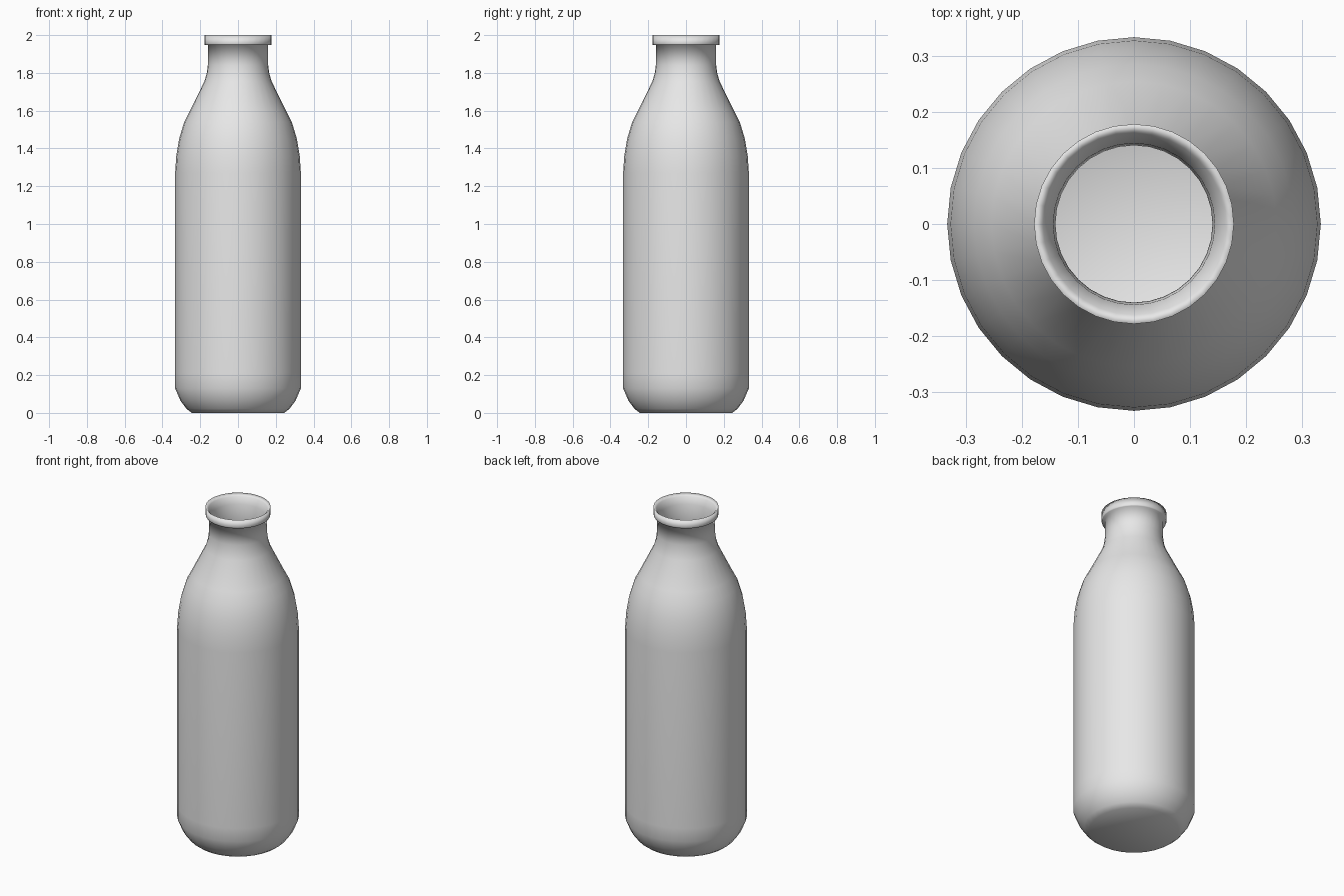
import bpy
import bmesh
from math import tau

SEGMENTS = 32

cube = bpy.data.objects.get("Cube")
if cube:
    bpy.data.objects.remove(cube, do_unlink=True)


def flat_material(name, colour):
    mat = bpy.data.materials.new(name)
    mat.use_nodes = True
    mat.diffuse_color = colour
    bsdf = next(n for n in mat.node_tree.nodes if n.type == 'BSDF_PRINCIPLED')
    bsdf.inputs["Base Color"].default_value = colour
    return mat


def lathe(name, profile, material):
    """Turn a (radius, height) profile around the z axis into a smooth solid."""
    bm = bmesh.new()
    verts = [bm.verts.new((r, 0, z)) for r, z in profile]
    edges = [bm.edges.new(pair) for pair in zip(verts, verts[1:])]
    bmesh.ops.spin(bm, geom=verts + edges, cent=(0, 0, 0), axis=(0, 0, 1),
                   angle=tau, steps=SEGMENTS, use_merge=True)
    bmesh.ops.remove_doubles(bm, verts=bm.verts, dist=0.0005)
    bmesh.ops.recalc_face_normals(bm, faces=bm.faces)
    for face in bm.faces:
        face.smooth = True
    mesh = bpy.data.meshes.new(name)
    bm.to_mesh(mesh)
    bm.free()
    mesh.materials.append(material)
    obj = bpy.data.objects.new(name, mesh)
    bpy.context.collection.objects.link(obj)
    return obj


# Outside, from the centre of the base up to the lip
base = [(0, 0), (0.245, 0), (0.273, 0.022), (0.305, 0.065), (0.333, 0.13)]
body = [(0.333, 0.21), (0.333, 1.27)]
shoulder = [(0.327, 1.36), (0.312, 1.45), (0.285, 1.54), (0.254, 1.6),
            (0.178, 1.755), (0.165, 1.8), (0.16, 1.84)]
neck_and_rim = [(0.16, 1.948), (0.176, 1.948), (0.178, 1.955), (0.178, 2.0)]

# Inside, from the mouth down to the centre of the floor
mouth = [(0.162, 1.985), (0.144, 1.945), (0.14, 1.84)]
cavity = [(0.152, 1.78), (0.24, 1.595), (0.272, 1.535), (0.301, 1.445),
          (0.323, 1.27), (0.323, 0.135), (0.295, 0.075), (0.24, 0.015), (0, 0.015)]

glass = flat_material("pale grey glass", (0.8, 0.8, 0.8, 1))
lathe("bottle", base + body + shoulder + neck_and_rim + mouth + cavity, glass)
